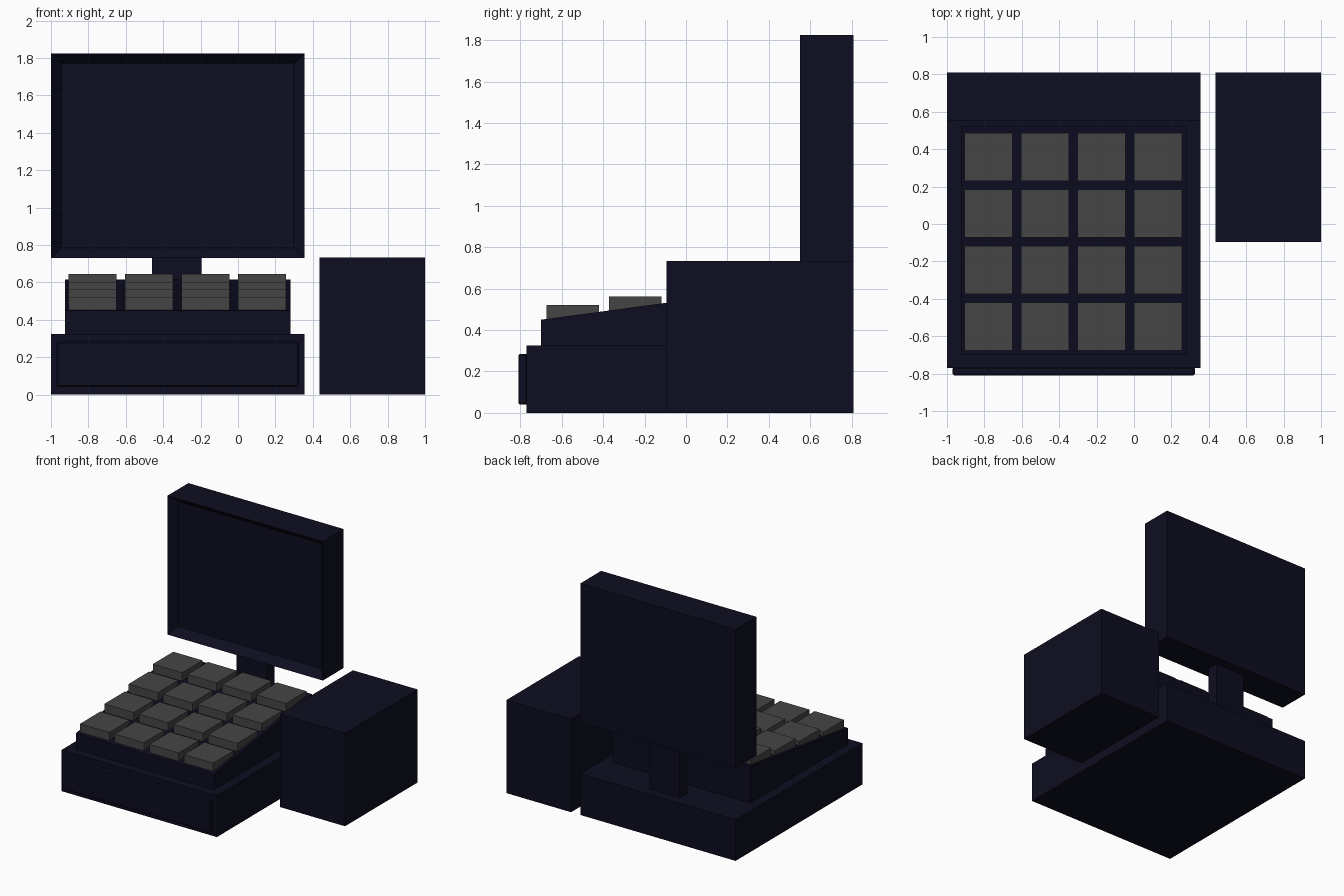
import bpy
import bmesh

old = bpy.data.objects.get("Cube")
if old:
    bpy.data.objects.remove(old, do_unlink=True)


def make_material(name, colour):
    mat = bpy.data.materials.new(name)
    mat.use_nodes = True
    mat.diffuse_color = (*colour, 1)
    mat.node_tree.nodes["Principled BSDF"].inputs["Base Color"].default_value = (*colour, 1)
    return mat


navy = make_material("dark navy", (0.004, 0.004, 0.015))
grey = make_material("key grey", (0.06, 0.06, 0.06))


def add_mesh(name, bm, mat):
    bmesh.ops.recalc_face_normals(bm, faces=bm.faces)
    mesh = bpy.data.meshes.new(name)
    bm.to_mesh(mesh)
    bm.free()
    mesh.materials.append(mat)
    obj = bpy.data.objects.new(name, mesh)
    bpy.context.scene.collection.objects.link(obj)
    return obj


def box_bmesh(xs, ys, zs):
    bm = bmesh.new()
    bmesh.ops.create_cube(bm, size=1)
    for v in bm.verts:
        for axis, (low, high) in enumerate((xs, ys, zs)):
            v.co[axis] = low if v.co[axis] < 0 else high
    return bm


def box(name, xs, ys, zs, mat=navy):
    return add_mesh(name, box_bmesh(xs, ys, zs), mat)


BODY_X = (-1, 0.355)

# Cash drawer housing and its raised front panel
box("drawer_housing", BODY_X, (-0.77, 0.81), (0, 0.325))
panel = box("drawer_front", (-0.97, 0.325), (-0.81, -0.765), (0.04, 0.285))
bevel = panel.modifiers.new("soft_edges", "BEVEL")
bevel.width = 0.008
bevel.segments = 1

# Sloping keyboard deck: a box whose rear top edge is raised
bm = box_bmesh((-0.925, 0.28), (-0.7, 0.52), (0.32, 0.45))
for v in bm.verts:
    if v.co.y > 0 and v.co.z > 0.4:
        v.co.z = 0.615
add_mesh("keyboard_deck", bm, navy)

# Four stepped rows of flat keys
PITCH, KEY = 0.302, 0.255
for row in range(4):
    y = -0.675 + row * PITCH
    top = 0.52 + row * 0.0415
    for col in range(4):
        x = -0.905 + col * PITCH
        box(f"key_{row + 1}_{col + 1}", (x, x + KEY), (y, y + KEY),
            (top - 0.066, top), grey)

# Stand post behind the deck
box("screen_stand", (-0.46, -0.195), (0.64, 0.735), (0.32, 0.74))

# Monitor with a recessed screen
bm = box_bmesh(BODY_X, (0.55, 0.81), (0.73, 1.825))
bm.normal_update()
front = [f for f in bm.faces if f.normal.y < -0.9]
bmesh.ops.inset_region(bm, faces=front, thickness=0.055, use_even_offset=True)
for v in front[0].verts:
    v.co.y += 0.06
add_mesh("monitor", bm, navy)

# Separate printer box beside the register
box("printer_box", (0.435, 1), (-0.095, 0.81), (0, 0.733))
